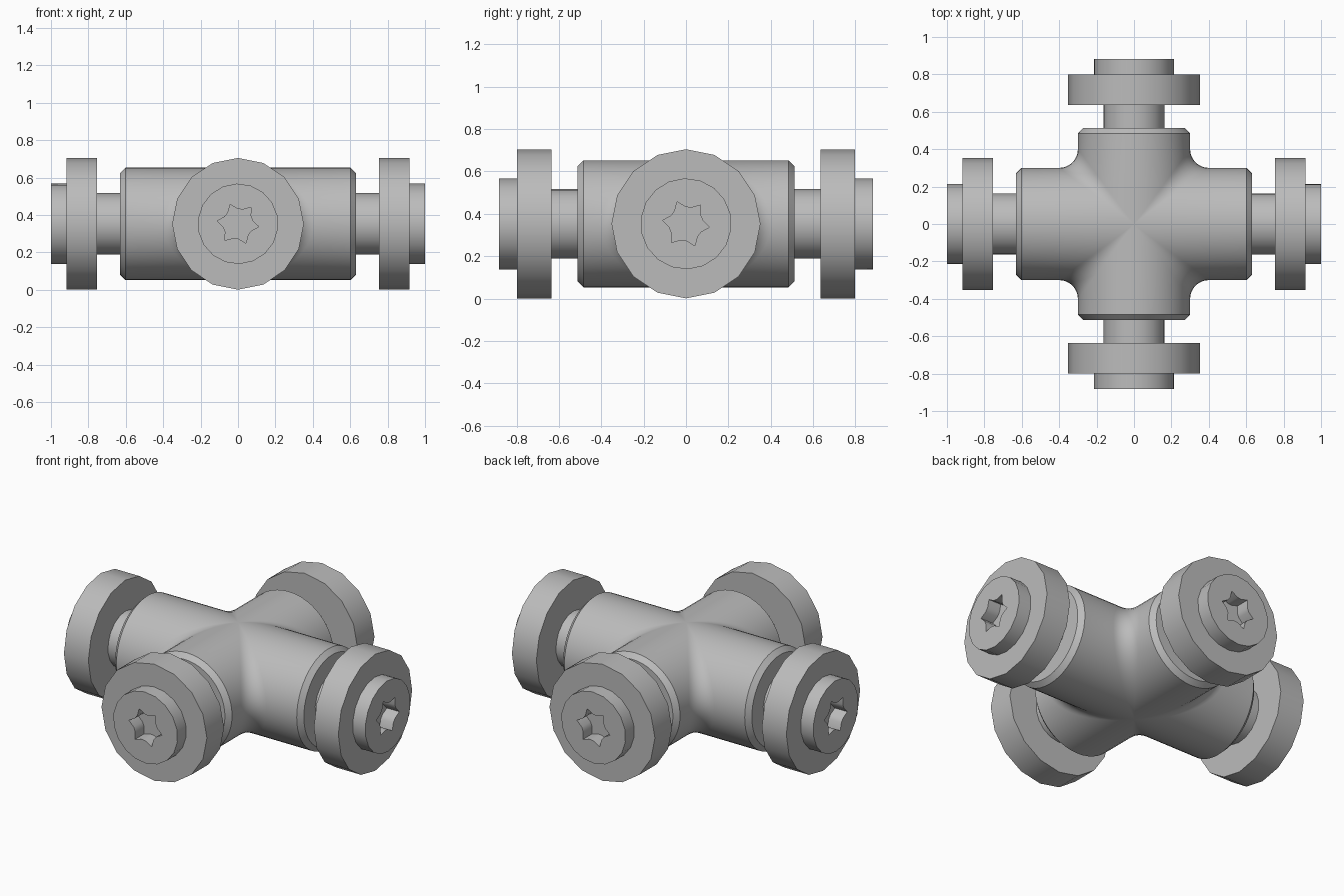
import bpy
import bmesh
from math import sin, cos, pi, radians
from mathutils import Vector, Matrix

if "Cube" in bpy.data.objects:
    bpy.data.objects.remove(bpy.data.objects["Cube"])

AXIS_Z = 0.353      # height of the arm axes
BODY_R = 0.30
FILLET = 0.10
CHAMFER = 0.028
END_X, END_Y = 0.63, 0.513

steel = bpy.data.materials.new("grey_steel")
steel.use_nodes = True
GREY = (0.50, 0.50, 0.50, 1)
steel.diffuse_color = GREY
steel.node_tree.nodes["Principled BSDF"].inputs["Base Color"].default_value = GREY


def finish(name, bm, angle=35):
    bmesh.ops.remove_doubles(bm, verts=bm.verts, dist=0.0005)
    bmesh.ops.recalc_face_normals(bm, faces=bm.faces)
    mesh = bpy.data.meshes.new(name)
    bm.to_mesh(mesh)
    bm.free()
    mesh.materials.append(steel)
    obj = bpy.data.objects.new(name, mesh)
    bpy.context.collection.objects.link(obj)
    bpy.ops.object.select_all(action='DESELECT')
    obj.select_set(True)
    bpy.context.view_layer.objects.active = obj
    bpy.ops.object.shade_smooth_by_angle(angle=radians(angle))
    return obj


def loft(name, rings, turn):
    """Join rings of points along local x, cap both ends, turn about z."""
    bm = bmesh.new()
    rows = [[bm.verts.new(p) for p in ring] for ring in rings]
    for a, b in zip(rows, rows[1:]):
        for i in range(len(a)):
            j = (i + 1) % len(a)
            bm.faces.new((a[i], a[j], b[j], b[i]))
    bm.faces.new(rows[0])
    bm.faces.new(rows[-1])
    bm.transform(Matrix.Translation((0, 0, AXIS_Z)) @ Matrix.Rotation(turn, 4, 'Z'))
    return finish(name, bm)


def ring(x, radii, count, start=0.0):
    """Ring round local x; the radii repeat round the ring."""
    pts = []
    for i in range(count):
        a = start + 2 * pi * i / count
        r = radii[i % len(radii)]
        pts.append((x, r * cos(a), r * sin(a)))
    return pts


# Cross body: one quadrant of the two pipes with a rolling-ball fillet, mirrored
def quadrant_row(phi):
    c, s = cos(phi), sin(phi)
    w, z = BODY_R * c, BODY_R * s
    k = 1 - CHAMFER / BODY_R
    row = [Vector((END_X, w * k, z * k)), Vector((END_X - CHAMFER, w, z))]
    centre = Vector((c, c, s)) * (BODY_R + FILLET)
    centre.z = (BODY_R + FILLET) * s
    d1, d2 = Vector((0, -c, -s)), Vector((-c, 0, -s))
    for i in range(9):
        d = d1.slerp(d2, i / 8) if c > 0.01 else d1
        row.append(centre + d * FILLET)
    row += [Vector((w, END_Y - CHAMFER, z)), Vector((w * k, END_Y, z * k))]
    return row


STEPS = 24
bm = bmesh.new()
for sx in (1, -1):
    for sy in (1, -1):
        rows = [[bm.verts.new((p.x * sx, p.y * sy, p.z + AXIS_Z))
                 for p in quadrant_row(-pi / 2 + pi * i / STEPS)]
                for i in range(STEPS + 1)]
        for a, b in zip(rows, rows[1:]):
            for j in range(len(a) - 1):
                bm.faces.new((a[j], a[j + 1], b[j + 1], b[j]))
bmesh.ops.remove_doubles(bm, verts=bm.verts, dist=0.0005)
bmesh.ops.holes_fill(bm, edges=[e for e in bm.edges if e.is_boundary], sides=0)
finish("cross_body", bm)

# Four arms: a roller disc and a bolt with a six-point socket
TILT = radians(-8)
STAR = (0.112, 0.08, 0.08)
arms = {"left": (0, END_X), "back": (1, END_Y), "right": (2, END_X), "front": (3, END_Y)}
for side, (quarter, end) in arms.items():
    turn = quarter * pi / 2
    inner, outer, tip = end + 0.123, end + 0.286, end + 0.37
    loft(side + "_roller",
         [ring(inner, [0.352], 16, pi / 8), ring(outer, [0.352], 16, pi / 8)], turn)
    loft(side + "_bolt",
         [ring(end - 0.03, [0.165], 18, TILT),
          ring(outer - 0.03, [0.165], 18, TILT),
          ring(outer - 0.03, [0.215], 18, TILT),
          ring(tip, [0.215], 18, TILT),
          ring(tip, STAR, 18, TILT),
          ring(tip - 0.10, STAR, 18, TILT)], turn)
